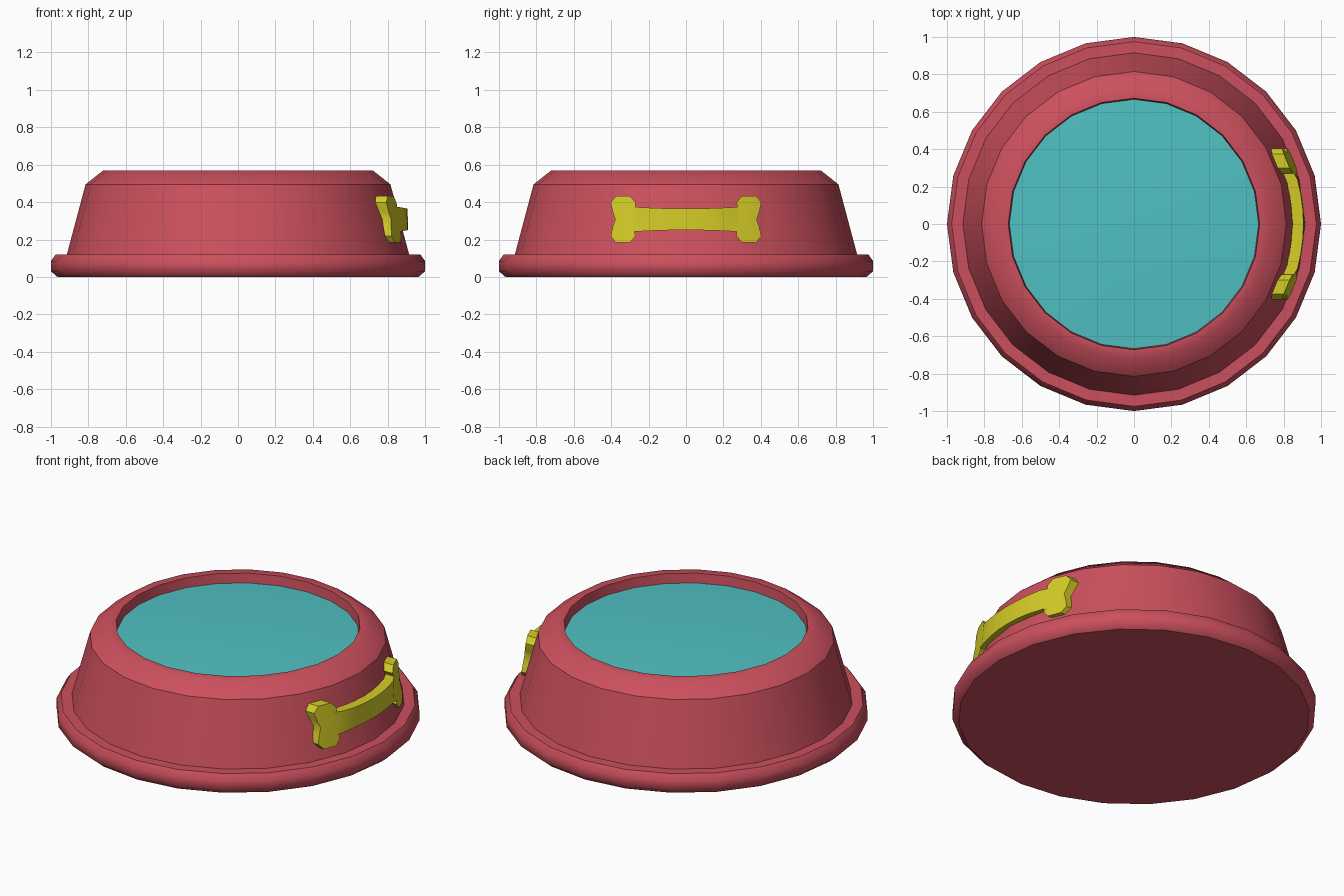
import bpy, bmesh, math

if "Cube" in bpy.data.objects:
    bpy.data.objects.remove(bpy.data.objects["Cube"])


def finish(name, bm, color, angle=None):
    bmesh.ops.recalc_face_normals(bm, faces=bm.faces)
    for f in bm.faces:
        f.smooth = True
    mesh = bpy.data.meshes.new(name)
    bm.to_mesh(mesh)
    bm.free()
    mat = bpy.data.materials.new(name + "_mat")
    mat.diffuse_color = (*color, 1)
    mat.use_nodes = True
    mat.node_tree.nodes["Principled BSDF"].inputs["Base Color"].default_value = mat.diffuse_color
    mesh.materials.append(mat)
    obj = bpy.data.objects.new(name, mesh)
    bpy.context.collection.objects.link(obj)
    if angle:
        bpy.ops.object.select_all(action='DESELECT')
        obj.select_set(True)
        bpy.context.view_layer.objects.active = obj
        bpy.ops.object.shade_smooth_by_angle(angle=math.radians(angle))
    return obj


def lathe(bm, profile, sides=24):
    """Profile entries: radius, height, sharp ring flag. Returns the rings."""
    rings = []
    for r, z, _ in profile:
        rings.append([bm.verts.new((r * math.cos(2 * math.pi * i / sides),
                                    r * math.sin(2 * math.pi * i / sides), z))
                      for i in range(sides)])
    for a, b in zip(rings, rings[1:]):
        for i in range(sides):
            j = (i + 1) % sides
            bm.faces.new((a[i], a[j], b[j], b[i]))
    for ring, (_, _, sharp) in zip(rings, profile):
        if sharp:
            for i in range(sides):
                bm.edges.get((ring[i], ring[(i + 1) % sides])).smooth = False
    return rings


# Bowl body: rounded foot, sloping wall, bevelled rim, inner lip, closed base
bm = bmesh.new()
rings = lathe(bm, [(0.965, 0, True), (1.0, 0.03, False), (1.0, 0.085, False),
                   (0.975, 0.12, True), (0.915, 0.12, True),
                   (0.815, 0.495, True), (0.72, 0.57, False),
                   (0.672, 0.57, True), (0.665, 0.50, True)])
bm.faces.new(rings[0])
for i in range(24):
    bm.edges.get((rings[0][i], rings[0][(i + 1) % 24])).smooth = False
finish("bowl_body", bm, (0.60, 0.08, 0.11))

# Contents: very slightly domed surface just below the rim
bm = bmesh.new()
rings = lathe(bm, [(0.667, 0.513, False), (0.35, 0.53, False)])
centre = bm.verts.new((0, 0, 0.536))
for i in range(24):
    bm.faces.new((rings[1][i], rings[1][(i + 1) % 24], centre))
finish("bowl_contents", bm, (0.08, 0.53, 0.54))

# Bone badge: columns of (y, half height, middle-row y, knob flag), mirrored
half = [(0.08, 0.058, 0.08, 0), (0.16, 0.060, 0.16, 0), (0.24, 0.064, 0.24, 0),
        (0.285, 0.066, 0.27, 1), (0.270, 0.09, 0.29, 1),
        (0.300, 0.125, 0.31, 1), (0.375, 0.125, 0.34, 1),
        (0.403, 0.09, 0.36, 1), (0.392, 0.04, 0.378, 1)]
columns = ([(-y, h, -m, k) for y, h, m, k in reversed(half)]
           + [(0, 0.058, 0, 0)] + half)
MID = 0.308
bm = bmesh.new()
layers = []
for depth in (0.0, 0.06):
    grid = []
    for y, h, m, knob in columns:
        col = []
        for yy, dz in ((y, -h), (m, 0), (y, h)):
            # knobs lean with the wall, the bar stands nearly upright
            r = (0.902 - 0.14 * dz if knob else 0.908 - 0.03 * dz) - depth
            col.append(bm.verts.new((math.sqrt(r * r - yy * yy), yy, MID + dz)))
        grid.append(col)
    layers.append(grid)
    for a, b in zip(grid, grid[1:]):
        for k in range(2):
            bm.faces.new((a[k], b[k], b[k + 1], a[k + 1]))
outer, inner = layers
for i in range(len(columns) - 1):
    for k in (0, 2):
        bm.faces.new((outer[i][k], outer[i + 1][k], inner[i + 1][k], inner[i][k]))
for i in (0, -1):
    for k in range(2):
        bm.faces.new((outer[i][k], outer[i][k + 1], inner[i][k + 1], inner[i][k]))
finish("bone_badge", bm, (0.66, 0.60, 0.02), 40)
